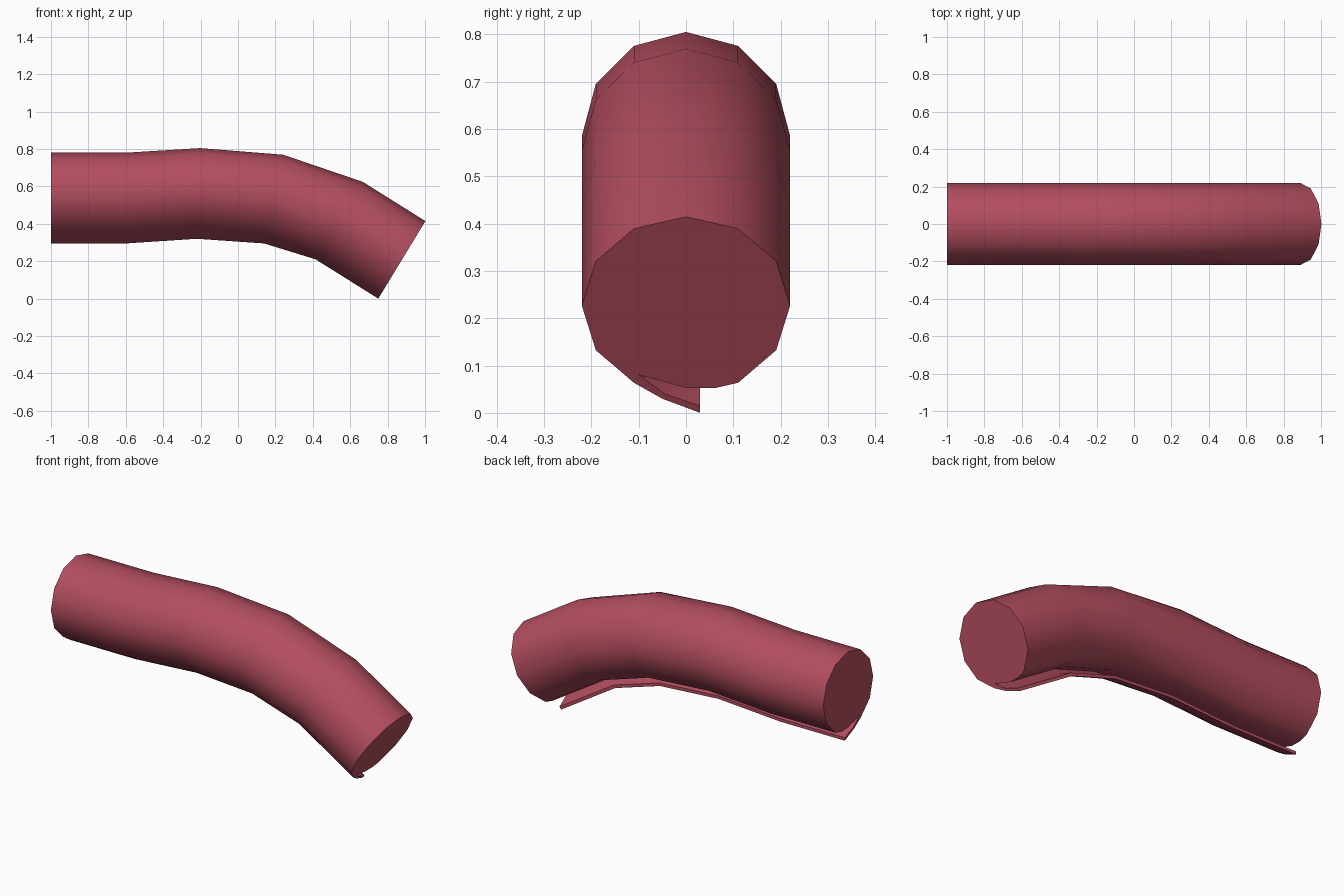
import bpy
import bmesh
import math
from mathutils import Vector

cube = bpy.data.objects.get("Cube")
if cube:
    bpy.data.objects.remove(cube, do_unlink=True)

# Single muted red colour
red = bpy.data.materials.new("muted_red")
red.use_nodes = True
colour = (0.45, 0.075, 0.115, 1)
red.diffuse_color = colour
shader = red.node_tree.nodes["Principled BSDF"]
shader.inputs["Base Color"].default_value = colour
shader.inputs["Roughness"].default_value = 0.7

# Cross-section (y, height): twelve-sided roll with a folded flap underneath
RADIUS, CENTRE = 0.22, 0.265
section = []
for i in range(-2, 9):
    a = math.radians(30 * i)
    section.append((RADIUS * math.cos(a), CENTRE + RADIUS * math.sin(a)))
flap = [(-0.05, 0.035), (0.03, 0), (0.03, 0.017), (-0.045, 0.047)]
inner_lip = [(-0.1, 0.094), (0, 0.062), (0.06, 0.061)]
section += flap + inner_lip

# Stations along the bend: base x, base z, forward tilt in degrees
stations = [(-1, 0.295, 0), (-0.6, 0.295, 0), (-0.22, 0.32, 2),
            (0.14, 0.295, 12), (0.415, 0.21, 31.3), (0.75, 0, 31.3)]

bm = bmesh.new()
rings = []
for x, z, tilt in stations:
    t = math.radians(tilt)
    up = Vector((math.sin(t), 0, math.cos(t)))
    rings.append([bm.verts.new(Vector((x, y, z)) + up * h) for y, h in section])

# Walls between neighbouring rings, then the two ends
n = len(section)
for a, b in zip(rings, rings[1:]):
    for i in range(n):
        j = (i + 1) % n
        bm.faces.new((a[i], a[j], b[j], b[i]))
bm.faces.new(rings[0])
bm.faces.new(rings[-1])
bmesh.ops.recalc_face_normals(bm, faces=bm.faces[:])

mesh = bpy.data.meshes.new("bent_roll")
bm.to_mesh(mesh)
bm.free()
mesh.materials.append(red)
roll = bpy.data.objects.new("bent_roll", mesh)
bpy.context.collection.objects.link(roll)

# Smooth sides, crisp ends and flap folds
bpy.ops.object.select_all(action="DESELECT")
roll.select_set(True)
bpy.context.view_layer.objects.active = roll
bpy.ops.object.shade_smooth_by_angle(angle=math.radians(40))
